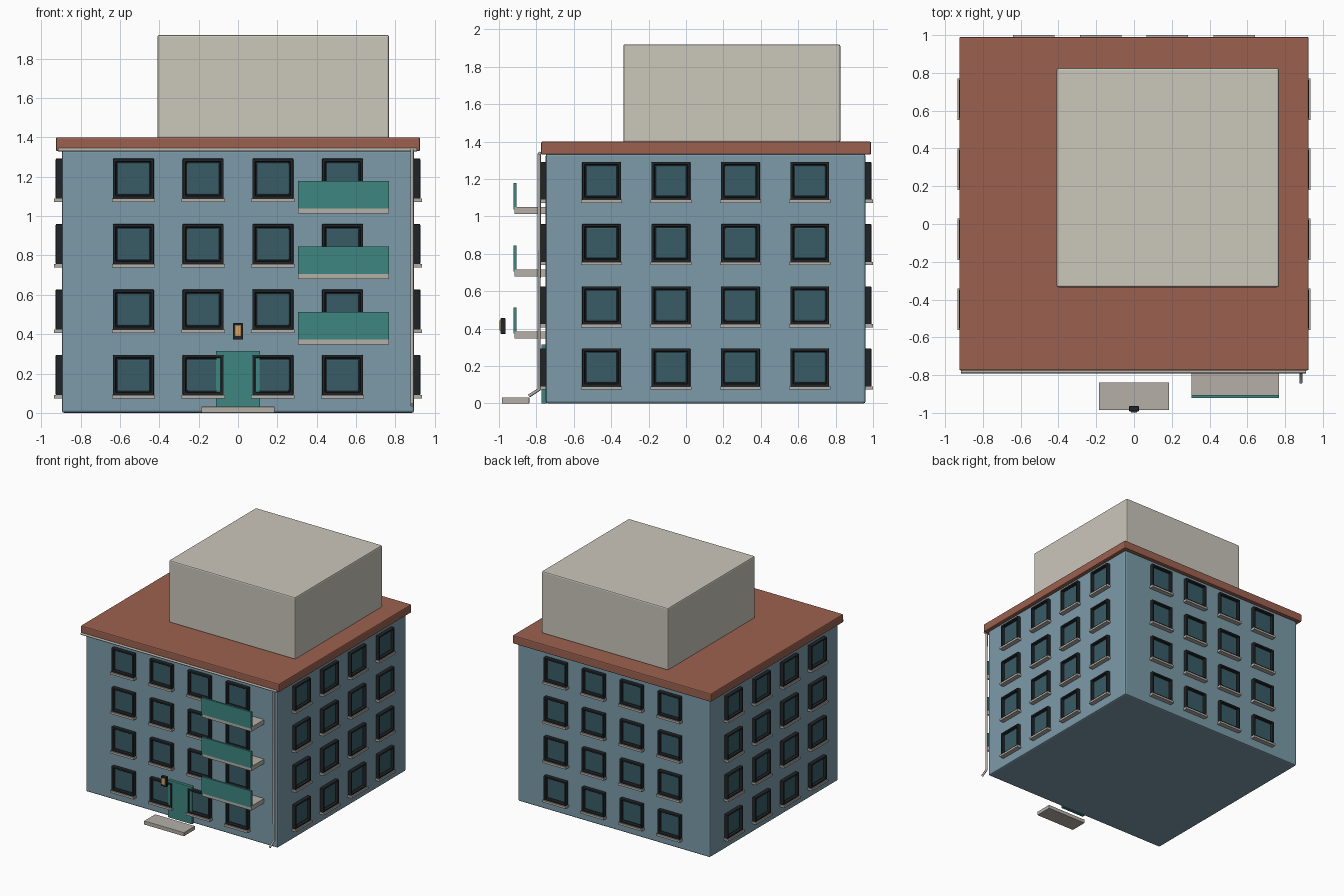
import bpy, bmesh
from math import pi
from mathutils import Vector

if "Cube" in bpy.data.objects:
    bpy.data.objects.remove(bpy.data.objects["Cube"])


def material(name, rgb):
    m = bpy.data.materials.new(name)
    m.diffuse_color = (*rgb, 1)
    m.use_nodes = True
    m.node_tree.nodes["Principled BSDF"].inputs["Base Color"].default_value = m.diffuse_color
    return m


BLUE = material("wall_blue", (0.20, 0.33, 0.40))
BRICK = material("roof_red", (0.33, 0.12, 0.08))
BEIGE = material("beige", (0.60, 0.57, 0.50))
DARK = material("dark_frame", (0.015, 0.018, 0.021))
GLASS = material("glass", (0.04, 0.107, 0.136))
TEAL = material("teal", (0.048, 0.24, 0.22))
STONE = material("stone", (0.46, 0.43, 0.39))
AMBER = material("amber", (0.70, 0.38, 0.12))


def box_bm(lo, hi):
    bm = bmesh.new()
    bmesh.ops.create_cube(bm, size=1)
    lo, hi = Vector(lo), Vector(hi)
    for v in bm.verts:
        v.co = (lo + hi) / 2 + v.co * (hi - lo)
    return bm


def mesh_from(name, bm, mat):
    me = bpy.data.meshes.new(name)
    bm.to_mesh(me)
    bm.free()
    me.materials.append(mat)
    return me


def place(name, me, loc=(0, 0, 0), rot=0, bevel=0):
    ob = bpy.data.objects.new(name, me)
    bpy.context.collection.objects.link(ob)
    ob.location = loc
    ob.rotation_euler.z = rot
    if bevel:
        b = ob.modifiers.new("bevel", 'BEVEL')
        b.width, b.segments = bevel, 2
    return ob


def box(name, x, y, z, mat, bevel=0):
    lo, hi = zip(x, y, z)
    return place(name, mesh_from(name, box_bm(lo, hi), mat), bevel=bevel)


def pipe(name, pts, r, mat):
    cu = bpy.data.curves.new(name, 'CURVE')
    cu.dimensions = '3D'
    cu.bevel_depth, cu.bevel_resolution, cu.use_fill_caps = r, 2, True
    sp = cu.splines.new('POLY')
    sp.points.add(len(pts) - 1)
    for p, c in zip(sp.points, pts):
        p.co = (*c, 1)
    cu.materials.append(mat)
    place(name, cu)


# Main masses
box("building_body", (-0.895, 0.895), (-0.75, 0.96), (0, 1.335), BLUE, 0.012)
box("roof_slab", (-0.925, 0.925), (-0.775, 0.99), (1.33, 1.40), BRICK, 0.008)
box("rooftop_block", (-0.41, 0.768), (-0.335, 0.825), (1.395, 1.92), BEIGE, 0.01)

# Window parts, modelled once with the wall at y = 0 and outside at -y
bm = box_bm((-0.104, -0.031, -0.102), (0.104, 0.01, 0.102))
front = [f for f in bm.faces if f.normal.y < -0.9]
bmesh.ops.inset_region(bm, faces=front, thickness=0.021)
bmesh.ops.inset_region(bm, faces=front, thickness=0.0005, depth=-0.025)
frame = mesh_from("window_frame", bm, DARK)
glass = mesh_from("window_glass", box_bm((-0.083, -0.014, -0.082), (0.083, 0, 0.082)), GLASS)
sill = mesh_from("window_sill", box_bm((-0.11, -0.04, -0.118), (0.11, 0.01, -0.10)), STONE)

# Four by four windows on every wall
CY = 0.105
for side in range(4):
    for floor in range(4):
        for col in range(4):
            t = (col - 1.5) * (0.371 if side % 2 else 0.354)
            z = 0.192 + floor * 0.3325
            loc = [(t, -0.75, z), (0.895, CY + t, z), (t, 0.96, z), (-0.895, CY + t, z)][side]
            rot = side * pi / 2
            place("window_frame", frame, loc, rot, 0.004)
            place("window_glass", glass, loc, rot, 0.007)
            place("window_sill", sill, loc, rot)

# Balconies
for i in range(3):
    z = 0.347 + i * 0.3325
    box("balcony_slab", (0.305, 0.768), (-0.917, -0.745), (z, z + 0.038), STONE)
    box("balcony_panel", (0.305, 0.768), (-0.922, -0.906), (z + 0.026, z + 0.166), TEAL)

# Entrance
box("entrance_door", (-0.112, 0.112), (-0.773, -0.745), (0, 0.315), TEAL, 0.003)
box("entrance_step", (-0.186, 0.186), (-0.985, -0.838), (0, 0.032), STONE, 0.003)
box("lamp_housing", (-0.026, 0.026), (-0.992, -0.964), (0.372, 0.456), DARK, 0.004)
box("lamp_glow", (-0.017, 0.017), (-0.997, -0.98), (0.39, 0.444), AMBER, 0.003)

# Gutter and downpipe
pipe("roof_gutter", [(-0.915, -0.782, 1.337), (0.91, -0.782, 1.337)], 0.009, STONE)
pipe("downpipe", [(0.884, -0.785, 1.337), (0.884, -0.785, 0.075), (0.884, -0.84, 0.04)], 0.009, STONE)
